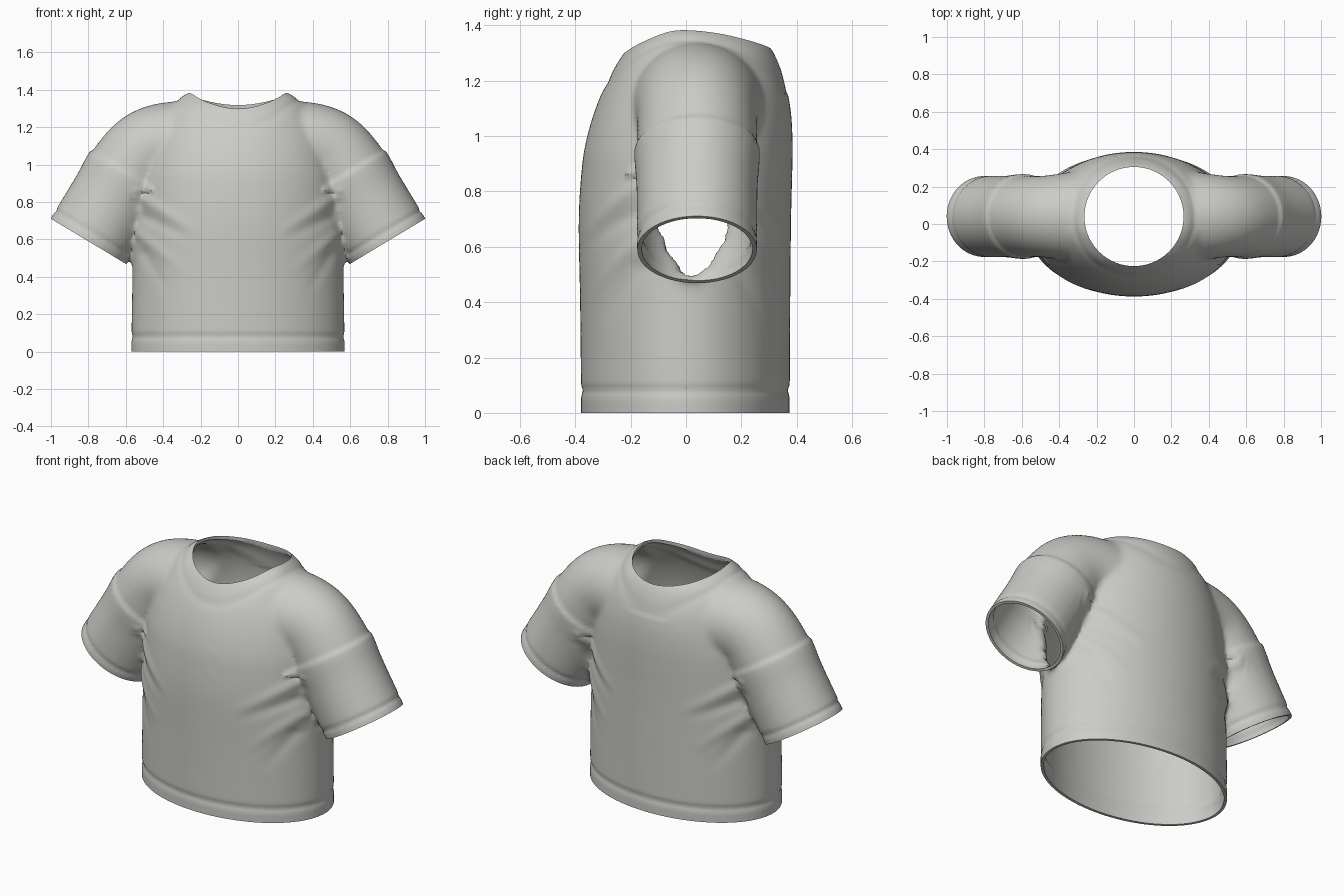
import bpy, bmesh, math
from mathutils import Vector

cube = bpy.data.objects.get("Cube")
if cube:
    bpy.data.objects.remove(cube, do_unlink=True)

SIDES = 64
AXIS = Vector((0.515, 0, -0.857))      # direction of the left sleeve
CUFF = Vector((0.8, 0.04, 0.59))       # centre of the left cuff


def smooth_rows(rows, steps=6):
    """Catmull-Rom interpolation of a short table of sections."""
    rows = [Vector(r) for r in rows]
    out = []
    for i in range(len(rows) - 1):
        a, b, c, d = (rows[max(0, min(len(rows) - 1, i + k))] for k in (-1, 0, 1, 2))
        for s in range(steps):
            t = s / steps
            out.append(0.5 * (2 * b + (c - a) * t + (2 * a - 5 * b + 4 * c - d) * t * t
                              + (3 * b - a - 3 * c + d) * t ** 3))
    return out + [rows[-1]]


def loft(bm, rings):
    """Closed tube through rings of points."""
    loops = [[bm.verts.new(p) for p in ring] for ring in rings]
    for lo, hi in zip(loops, loops[1:]):
        for i in range(SIDES):
            j = (i + 1) % SIDES
            bm.faces.new((lo[i], lo[j], hi[j], hi[i]))
    bm.faces.new(loops[0][::-1])
    bm.faces.new(loops[-1])


ANGLES = [2 * math.pi * i / SIDES for i in range(SIDES)]

# Torso sections: height, half width, front depth, back depth
torso = smooth_rows([
    (-0.1, 0.57, 0.38, 0.375), (0.1, 0.57, 0.38, 0.375), (0.4, 0.565, 0.383, 0.377),
    (0.7, 0.56, 0.388, 0.38), (0.9, 0.54, 0.375, 0.385), (1.0, 0.52, 0.357, 0.385),
    (1.1, 0.49, 0.327, 0.378), (1.2, 0.445, 0.284, 0.357), (1.3, 0.375, 0.225, 0.318),
    (1.345, 0.325, 0.18, 0.28), (1.385, 0.26, 0.12, 0.22), (1.41, 0.12, 0.05, 0.1)])

# Sleeve sections: x, z, radius across, radius front to back
sleeve = smooth_rows([
    (0.85, 0.507, 0.23, 0.21), (0.8, 0.59, 0.236, 0.217), (0.72, 0.723, 0.236, 0.218),
    (0.645, 0.848, 0.234, 0.218), (0.57, 0.97, 0.23, 0.217), (0.49, 1.06, 0.228, 0.217),
    (0.39, 1.1, 0.23, 0.23), (0.25, 1.1, 0.24, 0.25), (0.1, 1.1, 0.23, 0.25)])

bm = bmesh.new()
loft(bm, [[(w * math.cos(a), (b if math.sin(a) > 0 else f) * math.sin(a), z) for a in ANGLES]
          for z, w, f, b in torso])
for side in (1, -1):
    rings = []
    for i, (x, z, r, ry) in enumerate(sleeve):
        p, q = sleeve[max(0, i - 1)], sleeve[min(len(sleeve) - 1, i + 1)]
        d = Vector((q[0] - p[0], q[1] - p[1])).normalized()
        rings.append([(side * (x + d.y * r * math.cos(a)), 0.04 + ry * math.sin(a),
                       z - d.x * r * math.cos(a)) for a in ANGLES])
    loft(bm, rings)
bmesh.ops.recalc_face_normals(bm, faces=bm.faces[:])

mesh = bpy.data.meshes.new("shirt")
bm.to_mesh(mesh)
bm.free()
shirt = bpy.data.objects.new("shirt", mesh)
bpy.context.collection.objects.link(shirt)
bpy.context.view_layer.objects.active = shirt
shirt.select_set(True)


def apply(kind, **settings):
    mod = shirt.modifiers.new(kind.lower(), kind)
    for key, value in settings.items():
        setattr(mod, key, value)
    bpy.ops.object.modifier_apply(modifier=mod.name)


# Fuse torso and sleeves into one cloth surface
apply('REMESH', mode='VOXEL', voxel_size=0.015)
apply('SMOOTH', factor=0.5, iterations=10)


def bump(d, width):
    return math.exp(-(d / width) ** 2)


# Folds fanning from the armpits: start x, z, end x, z, height
FOLDS = [(0.54, 0.84, 0.2, 0.62, 0.012), (0.5, 0.72, 0.24, 0.6, -0.01),
         (0.52, 0.62, 0.28, 0.42, 0.01), (0.5, 0.52, 0.36, 0.3, -0.008)]


def cloth_offset(co):
    x = abs(co.x)
    along = (Vector((x, co.y, co.z)) - CUFF).dot(AXIS)
    off = 0.0
    if x > 0.575 or co.z > 0.85:
        if x > 0.45:
            off -= 0.006 * bump(along + 0.05, 0.012)       # cuff stitching
            off += 0.01 * bump(min(0, along + 0.41), 0.015) * bump(max(0, along + 0.41), 0.1)
    if co.z < 0.2:
        off -= 0.007 * bump(co.z - 0.08, 0.014)            # hem stitching
    if co.z > 1.15:
        off -= 0.004 * bump(math.hypot(co.x, co.y - 0.04) - 0.325, 0.014)   # collar seam
    if x < 0.6 and abs(co.y) > 0.1:
        for x0, z0, x1, z1, height in FOLDS:
            a, d = Vector((x0, z0)), Vector((x1 - x0, z1 - z0))
            p = Vector((x, co.z)) - a
            t = max(0, min(1, p.dot(d) / d.length_squared))
            off += height * (1 - t) * bump((p - d * t).length, 0.03)
    return off


# Add the seams and folds, then open the hem and cuffs
bm = bmesh.new()
bm.from_mesh(shirt.data)
bm.normal_update()
for v, move in [(v, v.normal * cloth_offset(v.co)) for v in bm.verts]:
    v.co += move


def open_end(point, normal, inside):
    faces = [f for f in bm.faces if inside(f.calc_center_median())]
    geom = set(faces) | {e for f in faces for e in f.edges} | {v for f in faces for v in f.verts}
    bmesh.ops.bisect_plane(bm, geom=list(geom), plane_co=point, plane_no=normal, dist=1e-5)
    cut = [f for f in bm.faces if inside(f.calc_center_median())
           and (f.calc_center_median() - point).dot(normal) > 0]
    bmesh.ops.delete(bm, geom=cut, context='FACES')


open_end(Vector((0, 0, 0)), Vector((0, 0, -1)), lambda c: c.z < 0.1)
for side in (1, -1):
    open_end(Vector((side * CUFF.x, CUFF.y, CUFF.z)), Vector((side * AXIS.x, 0, AXIS.z)),
             lambda c: c.x * side > 0.588)
bm.to_mesh(shirt.data)
bm.free()

# Cloth thickness
apply('SOLIDIFY', thickness=0.016, offset=-1)

# Round neck opening
bpy.ops.mesh.primitive_cylinder_add(vertices=96, radius=0.265, depth=1, location=(0, 0.04, 1.55))
cutter = bpy.context.object
cutter.name = "neck_cutter"
cutter.hide_render = True
bpy.ops.object.select_all(action='DESELECT')
shirt.select_set(True)
bpy.context.view_layer.objects.active = shirt
apply('BOOLEAN', operation='DIFFERENCE', solver='EXACT', object=cutter)
bpy.data.objects.remove(cutter, do_unlink=True)

# Cloth colour
cloth = bpy.data.materials.new("light_grey_cloth")
cloth.use_nodes = True
colour = (0.6, 0.6, 0.57, 1)
cloth.diffuse_color = colour
cloth.node_tree.nodes["Principled BSDF"].inputs["Base Color"].default_value = colour
shirt.data.materials.clear()
shirt.data.materials.append(cloth)
bpy.ops.object.shade_smooth_by_angle(angle=math.radians(40))
